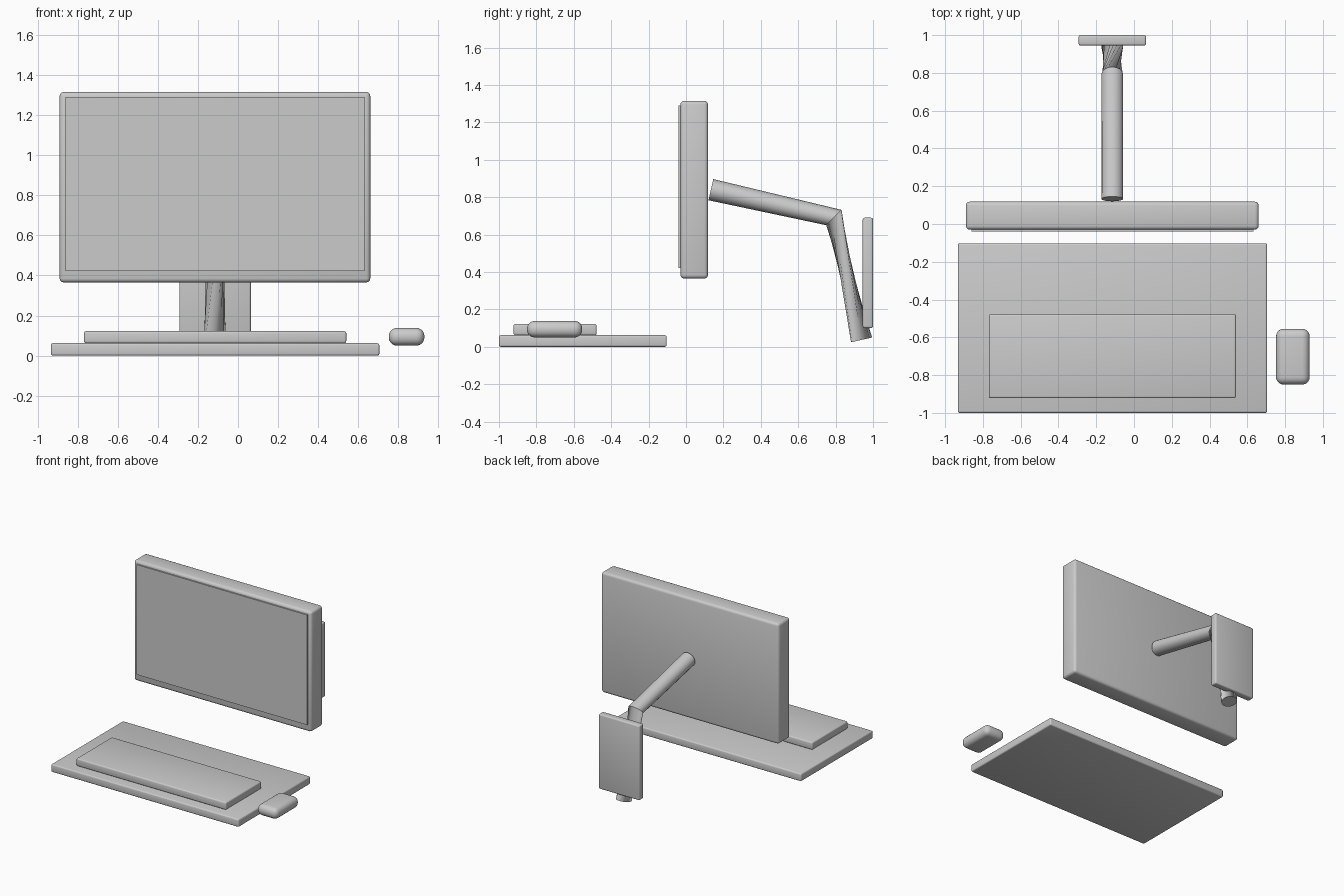
import bpy, bmesh, math
from mathutils import Vector

if "Cube" in bpy.data.objects:
    bpy.data.objects.remove(bpy.data.objects["Cube"])


def finish(name, bm):
    bmesh.ops.recalc_face_normals(bm, faces=bm.faces)
    mesh = bpy.data.meshes.new(name)
    bm.to_mesh(mesh)
    bm.free()
    ob = bpy.data.objects.new(name, mesh)
    bpy.context.collection.objects.link(ob)
    bpy.ops.object.select_all(action='DESELECT')
    ob.select_set(True)
    bpy.context.view_layer.objects.active = ob
    bpy.ops.object.shade_smooth_by_angle(angle=math.radians(40))
    return ob


def box(name, x, y, z, bevel=0.0, segments=3):
    """Rounded box from (min, max) pairs."""
    bm = bmesh.new()
    bmesh.ops.create_cube(bm, size=1)
    for v in bm.verts:
        v.co = [(lo + hi) / 2 + c * (hi - lo) for c, (lo, hi) in zip(v.co, (x, y, z))]
    if bevel:
        bmesh.ops.bevel(bm, geom=bm.edges[:], offset=bevel, segments=segments,
                        profile=0.5, affect='EDGES')
    return finish(name, bm)


def tube(name, path, radius, twists, sides=16):
    """Capped tube through a path in the YZ plane, each ring turned by its twist."""
    bm = bmesh.new()
    pts = [Vector(p) for p in path]
    dirs = [(b - a).normalized() for a, b in zip(pts, pts[1:])]
    u = Vector((1, 0, 0))
    rings = []
    for i, (p, twist) in enumerate(zip(pts, twists)):
        t = (dirs[max(i - 1, 0)] + dirs[min(i, len(dirs) - 1)]).normalized()
        v = t.cross(u)
        angles = [2 * math.pi * k / sides + twist for k in range(sides)]
        rings.append([bm.verts.new(p + radius * (math.cos(a) * u + math.sin(a) * v))
                      for a in angles])
    for r, s in zip(rings, rings[1:]):
        for k in range(sides):
            n = (k + 1) % sides
            bm.faces.new((r[k], r[n], s[n], s[k]))
    bm.faces.new(rings[0])
    bm.faces.new(rings[-1])
    return finish(name, bm)


# Desk set
box("desk_mat", (-0.933, 0.705), (-1.0, -0.103), (0, 0.062), 0.01)
box("keyboard", (-0.768, 0.54), (-0.922, -0.478), (0.062, 0.122), 0.01)
box("mouse", (0.752, 0.93), (-0.85, -0.555), (0.05, 0.138), 0.04, 5)

# Monitor
box("monitor_body", (-0.89, 0.66), (-0.03, 0.118), (0.365, 1.315), 0.02)
box("screen", (-0.86, 0.632), (-0.04, -0.01), (0.422, 1.29))

# Wall mount with the bent, twisted arm
box("wall_plate", (-0.293, 0.064), (0.945, 1.0), (0.1, 0.69), 0.01)
tube("monitor_arm",
     [(-0.115, 0.133, 0.84), (-0.115, 0.791, 0.691), (-0.115, 0.939, 0.037)],
     0.058, [0, 0, math.pi / 2])
